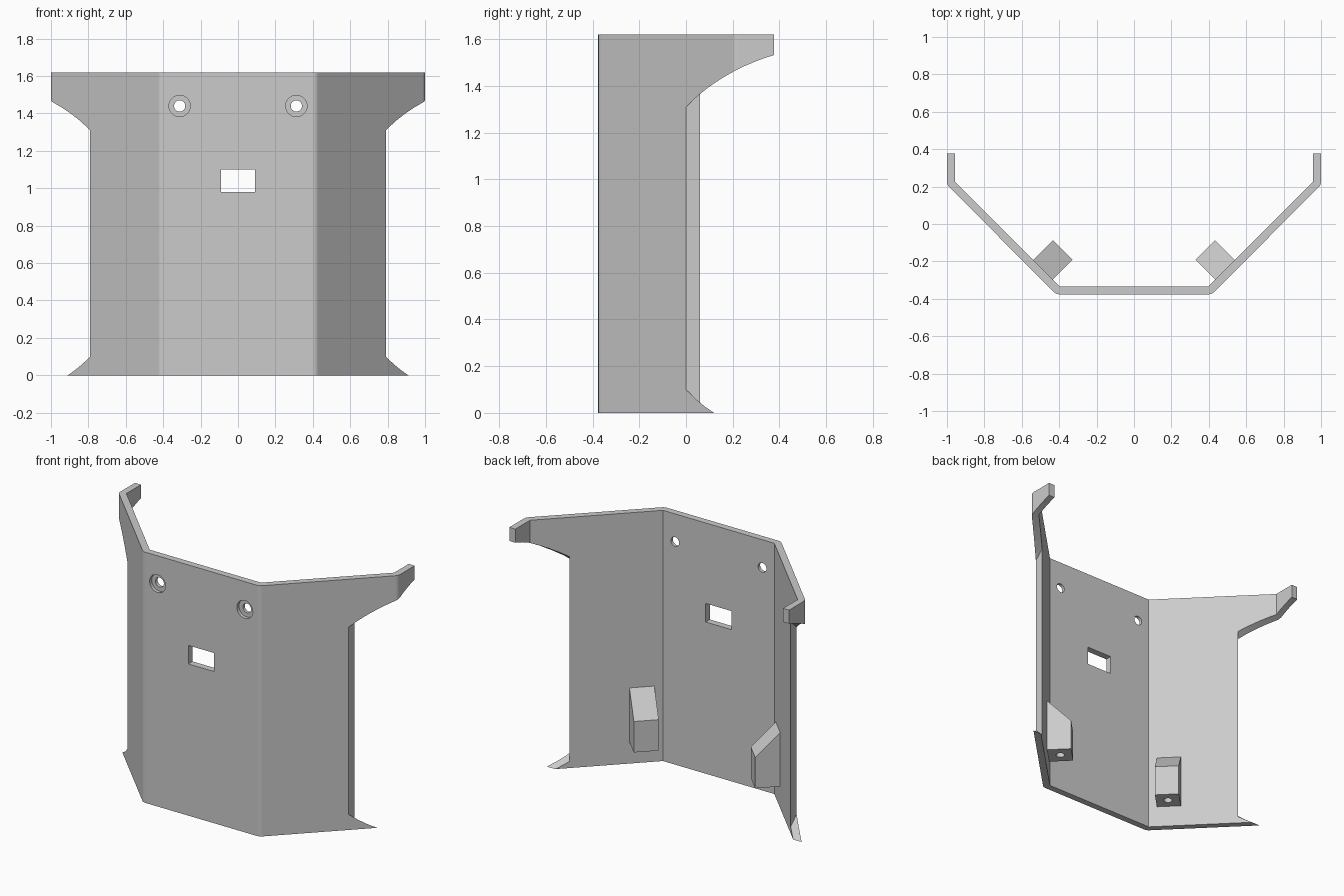
import bpy, bmesh, math
from mathutils import Vector

cube = bpy.data.objects.get("Cube")
if cube:
    bpy.data.objects.remove(cube, do_unlink=True)

X, Y, Z = Vector((1, 0, 0)), Vector((0, 1, 0)), Vector((0, 0, 1))
HEIGHT, THICK, DEPTH = 1.62, 0.043, 0.376

grey = bpy.data.materials.new("plain grey")
grey.use_nodes = True
grey.diffuse_color = (0.6, 0.6, 0.6, 1)
grey.node_tree.nodes["Principled BSDF"].inputs["Base Color"].default_value = (0.6, 0.6, 0.6, 1)


def prism(name, points, u, v, w, low, high, origin=Vector()):
    """Extrude a profile in the u-v plane along w."""
    bm = bmesh.new()
    base = [bm.verts.new(origin + u * a + v * b + w * low) for a, b in points]
    face = bm.faces.new(base)
    result = bmesh.ops.extrude_face_region(bm, geom=[face])
    moved = [g for g in result["geom"] if isinstance(g, bmesh.types.BMVert)]
    bmesh.ops.translate(bm, verts=moved, vec=w * (high - low))
    bmesh.ops.recalc_face_normals(bm, faces=bm.faces)
    mesh = bpy.data.meshes.new(name)
    bm.to_mesh(mesh)
    bm.free()
    obj = bpy.data.objects.new(name, mesh)
    bpy.context.collection.objects.link(obj)
    mesh.materials.append(grey)
    return obj


def arc(cx, cy, radius, start, end, steps):
    angles = [math.radians(start + (end - start) * i / steps) for i in range(steps + 1)]
    return [(cx + radius * math.cos(a), cy + radius * math.sin(a)) for a in angles]


def circle(cx, cy, radius):
    return arc(cx, cy, radius, 0, 360, 32)[:-1]


def rectangle(x0, x1, y0, y1):
    return [(x0, y0), (x1, y0), (x1, y1), (x0, y1)]


def cut(target, cutter):
    cutter.hide_render = True
    mod = target.modifiers.new("cut", "BOOLEAN")
    mod.operation, mod.solver, mod.object = "DIFFERENCE", "EXACT", cutter
    bpy.context.view_layer.objects.active = target
    bpy.ops.object.modifier_apply(modifier=mod.name)
    bpy.data.objects.remove(cutter, do_unlink=True)


def finish(obj):
    bpy.ops.object.select_all(action="DESELECT")
    obj.select_set(True)
    bpy.context.view_layer.objects.active = obj
    bpy.ops.object.shade_smooth_by_angle(angle=math.radians(30))
    weighted = obj.modifiers.new("weighted normals", "WEIGHTED_NORMAL")
    weighted.keep_sharp = True


# Bent sheet: outer skin with rounded folds, sharp inner folds
inner_front = (0.398, -DEPTH + THICK)
inner_flange = (1 - THICK, 0.227)
half = (arc(*inner_front, THICK, -90, -45, 5) + arc(*inner_flange, THICK, -45, 0, 5)
        + [(1, DEPTH), (1 - THICK, DEPTH), inner_flange, inner_front])
outline = half + [(-x, y) for x, y in reversed(half)]
panel = prism("bent_panel", outline, X, Y, Z, 0, HEIGHT)

# Side cutouts with curved corners
notch = [(0, 0.1), (0, 1.31), (0.03, 1.339), (0.06, 1.366), (0.1, 1.397), (0.15, 1.431),
         (0.2, 1.46), (0.25, 1.485), (0.3, 1.506), (0.34, 1.521), (0.376, 1.532), (0.5, 1.57),
         (0.5, -0.1), (0.24, -0.1), (0.12, 0), (0.08, 0.028), (0.04, 0.061)]
for side in (1, -1):
    cut(panel, prism("side_cutter", notch, Y, Z, X * side, 0.79, 1.2))

# Counterbored screw holes and the rectangular window
for side in (1, -1):
    cut(panel, prism("bore_cutter", circle(0.312 * side, 1.44, 0.057), X, Z, Y, -0.5, -DEPTH + 0.022))
    cut(panel, prism("hole_cutter", circle(0.312 * side, 1.44, 0.03), X, Z, Y, -0.5, -0.2))
cut(panel, prism("window_cutter", rectangle(-0.092, 0.092, 0.98, 1.1), X, Z, Y, -0.5, -0.2))
finish(panel)

# Sloped mounting blocks on the inner side walls, each with a hole underneath
SIZE = 0.148
block_profile = [(-0.01, 0.14), (SIZE, 0.14), (SIZE, 0.34), (-0.01, 0.498)]
for side, label in ((1, "left"), (-1, "right")):
    inward = Vector((-side, 1, 0)).normalized()
    along = Vector((side, 1, 0)).normalized()
    foot = Vector((0.486 * side, -0.244, 0))
    block = prism(label + "_mounting_block", block_profile, inward, Z, along,
                  -SIZE / 2, SIZE / 2, foot)
    centre = foot + inward * SIZE / 2
    cut(block, prism("block_hole_cutter", circle(centre.x, centre.y, 0.026), X, Y, Z, 0.05, 0.29))
    finish(block)
